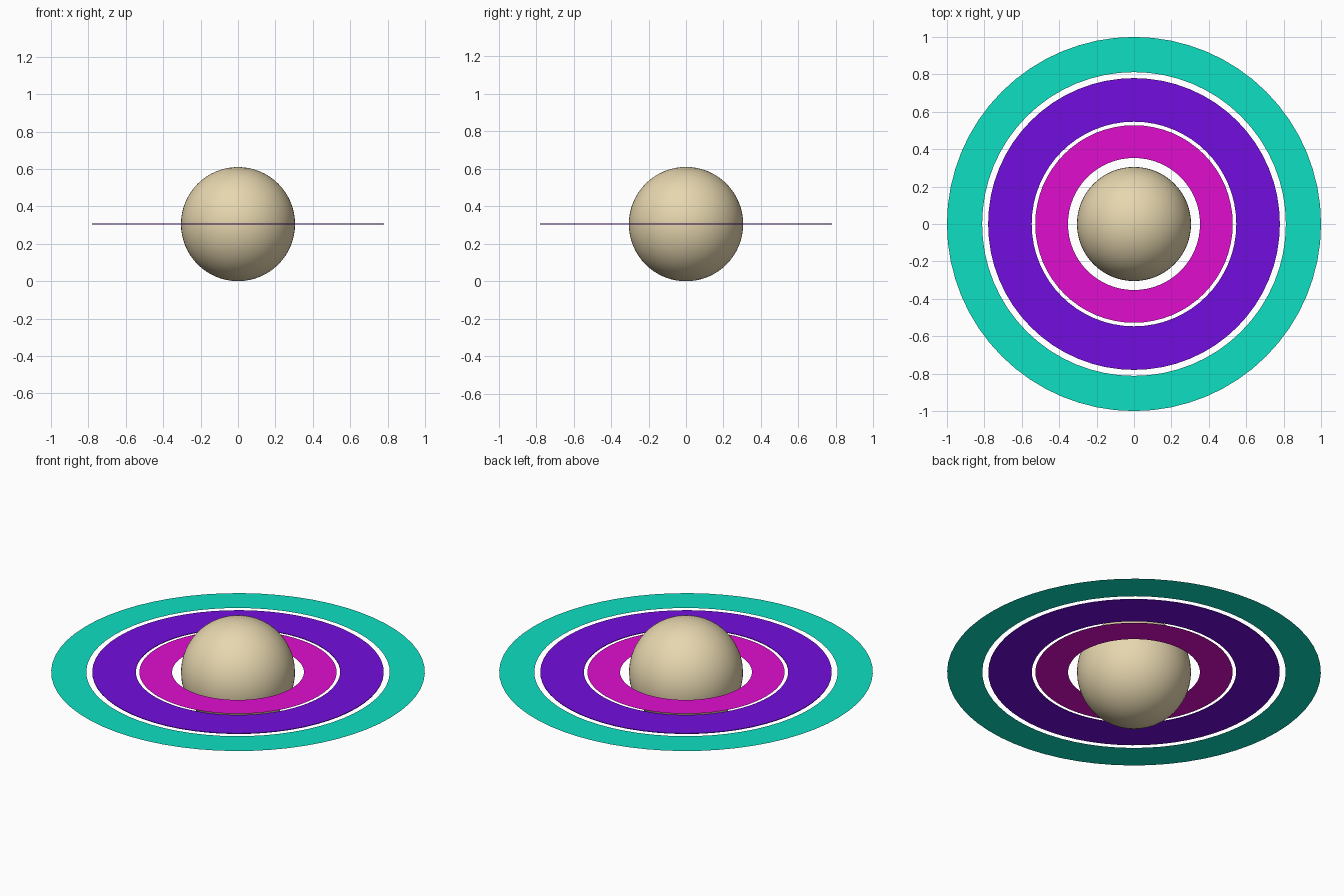
import bpy, bmesh, math

if "Cube" in bpy.data.objects:
    bpy.data.objects.remove(bpy.data.objects["Cube"])

RADIUS = 0.305   # planet radius, also the height of the ring plane
SEGMENTS = 64


def paint(obj, name, rgb):
    mat = bpy.data.materials.new(name)
    mat.diffuse_color = (*rgb, 1)
    mat.use_nodes = True
    mat.node_tree.nodes["Principled BSDF"].inputs["Base Color"].default_value = mat.diffuse_color
    obj.data.materials.append(mat)


def ring(name, inner, outer, rgb, thickness=0.0):
    """Flat annulus facing up, optionally given a slight thickness."""
    bm = bmesh.new()
    loops = []
    for r in (inner, outer):
        loops.append([bm.verts.new((r * math.cos(a), r * math.sin(a), 0))
                      for a in (2 * math.pi * i / SEGMENTS for i in range(SEGMENTS))])
    a, b = loops
    for i in range(SEGMENTS):
        j = (i + 1) % SEGMENTS
        bm.faces.new((a[i], b[i], b[j], a[j]))
    mesh = bpy.data.meshes.new(name)
    bm.to_mesh(mesh)
    bm.free()
    obj = bpy.data.objects.new(name, mesh)
    obj.location.z = RADIUS
    bpy.context.collection.objects.link(obj)
    if thickness:
        mod = obj.modifiers.new("thickness", 'SOLIDIFY')
        mod.thickness = thickness
        mod.offset = 0
    paint(obj, name + "_colour", rgb)


# Planet body
bpy.ops.mesh.primitive_uv_sphere_add(segments=SEGMENTS, ring_count=32,
                                     radius=RADIUS, location=(0, 0, RADIUS))
planet = bpy.context.object
planet.name = "planet"
bpy.ops.object.shade_smooth()
paint(planet, "sand", (0.80, 0.68, 0.43))

# Three concentric rings
ring("inner_ring", 0.353, 0.528, (0.75, 0.004, 0.62))
ring("middle_ring", 0.547, 0.78, (0.17, 0.004, 0.73), thickness=0.004)
ring("outer_ring", 0.812, 1.0, (0.004, 0.74, 0.54))
